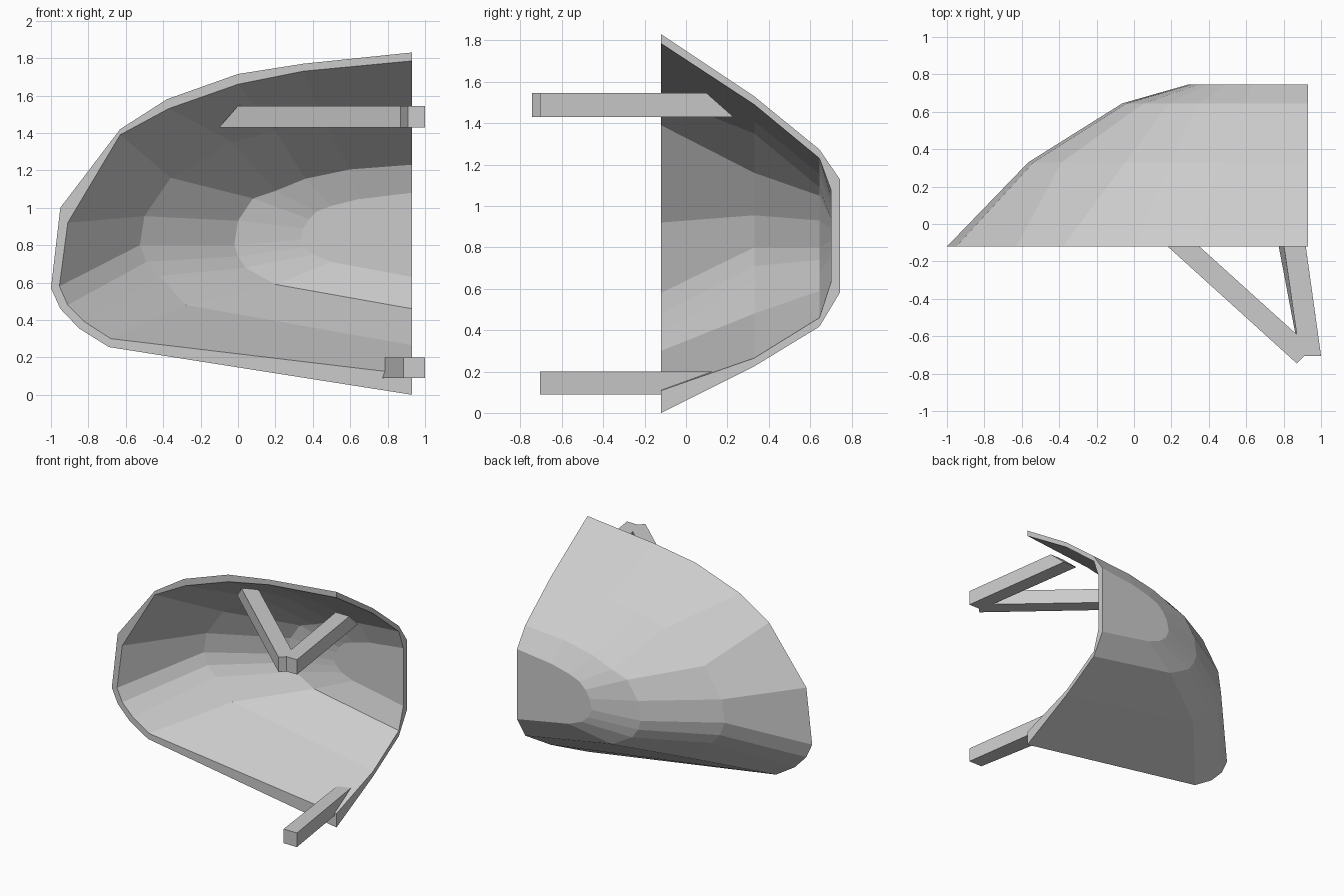
import bpy, bmesh
from mathutils import Vector

if "Cube" in bpy.data.objects:
    bpy.data.objects.remove(bpy.data.objects["Cube"])

grey = bpy.data.materials.new("light grey")
grey.diffuse_color = (0.6, 0.6, 0.6, 1)
grey.use_nodes = True
grey.node_tree.nodes["Principled BSDF"].inputs["Base Color"].default_value = grey.diffuse_color


def make_object(name, verts, faces):
    bm = bmesh.new()
    vs = [bm.verts.new(v) for v in verts]
    for f in faces:
        bm.faces.new([vs[i] for i in f])
    bmesh.ops.recalc_face_normals(bm, faces=bm.faces)
    mesh = bpy.data.meshes.new(name)
    bm.to_mesh(mesh)
    bm.free()
    mesh.materials.append(grey)
    obj = bpy.data.objects.new(name, mesh)
    bpy.context.collection.objects.link(obj)
    return obj


def prism(name, low, high, z0, z1):
    """Solid between two matching outlines at two heights."""
    n = len(low)
    verts = [(x, y, z0) for x, y in low] + [(x, y, z1) for x, y in high]
    faces = [list(range(n)), list(range(n, 2 * n))]
    faces += [(i, (i + 1) % n, (i + 1) % n + n, i + n) for i in range(n)]
    return make_object(name, verts, faces)


def grow(ring, d):
    """Offset an open (x, z) outline outwards, keeping its ends on the cut plane."""
    out = []
    for i, (x, z) in enumerate(ring):
        if i in (0, len(ring) - 1):
            out.append((x, z + (d if i == 0 else -d)))
            continue
        a, p, b = (Vector(ring[j]) for j in (i - 1, i, i + 1))
        t = ((p - a).normalized() + (b - p).normalized()).normalized()
        out.append((x + t.y * d, z - t.x * d))
    return out


# Shell outlines (x, z), from the open front rim to the closed back
rim_outer = [(.93, 1.83), (.35, 1.77), (0, 1.715), (-.38, 1.58), (-.63, 1.42), (-.95, 1.0),
             (-1, .57), (-.95, .46), (-.85, .355), (-.69, .255), (.93, 0)]
rim_inner = [(.93, 1.785), (.35, 1.73), (0, 1.66), (-.37, 1.53), (-.63, 1.39), (-.91, .92),
             (-.955, .58), (-.91, .48), (-.82, .39), (-.68, .30), (.93, .108)]
mid = [(.93, 1.49), (.46, 1.45), (.2, 1.41), (-.03, 1.35), (-.36, 1.16), (-.5, .955),
       (-.525, .8), (-.49, .71), (-.42, .635), (-.28, .48), (.93, .265)]
deep = [(.93, 1.23), (.6, 1.205), (.36, 1.155), (.2, 1.09), (.08, 1.05), (0, .93),
        (-.02, .8), (0, .74), (.04, .68), (.2, .59), (.93, .46)]
back = [(.93, 1.08), (.64, 1.045), (.5, 1.01), (.42, .98), (.38, .94), (.35, .89),
        (.335, .83), (.355, .79), (.4, .75), (.5, .71), (.93, .63)]

inner = list(zip([rim_inner, mid, deep, back], [-.12, .33, .645, .70]))
outer = list(zip([rim_outer, grow(mid, .04), grow(deep, .043), grow(back, .047)],
                 [-.12, .33, .645, .745]))
n = len(mid)
verts = [(x, y, z) for ring, y in inner + outer for x, z in ring]
O = 4 * n
faces = []
for base in (0, O):                       # inner and outer skins with back caps
    for r in range(3):
        for i in range(n - 1):
            a = base + r * n + i
            faces.append((a, a + 1, a + n + 1, a + n))
    faces.append([base + 3 * n + i for i in range(n)])
for i in range(n - 1):                    # front rim
    faces.append((i, i + 1, O + i + 1, O + i))
for r in range(3):                        # flat side cut
    for e in (0, n - 1):
        a = r * n + e
        faces.append((a, a + n, O + a + n, O + a))
faces.append((3 * n, 4 * n - 1, O + 4 * n - 1, O + 3 * n))
make_object("shell", verts, faces)

# Upper V-shaped bracket with slanted arm ends
apex = [(.87, -.745), (.91, -.705), (1, -.705)]
crotch = (.87, -.59)
prism("upper_bracket",
      [(-.10, .134)] + apex + [(.87, .23), (.75, .23), crotch, (-.04, .23)],
      [(0, .043)] + apex + [(.888, .10), (.77, .10), crotch, (.10, .105)], 1.43, 1.545)

# Lower strut
prism("lower_strut",
      [(.885, -.705), (1, -.705), (.915, -.12), (.77, -.10)],
      [(.885, -.705), (1, -.705), (.88, .14), (.78, .14)], .09, .2)
